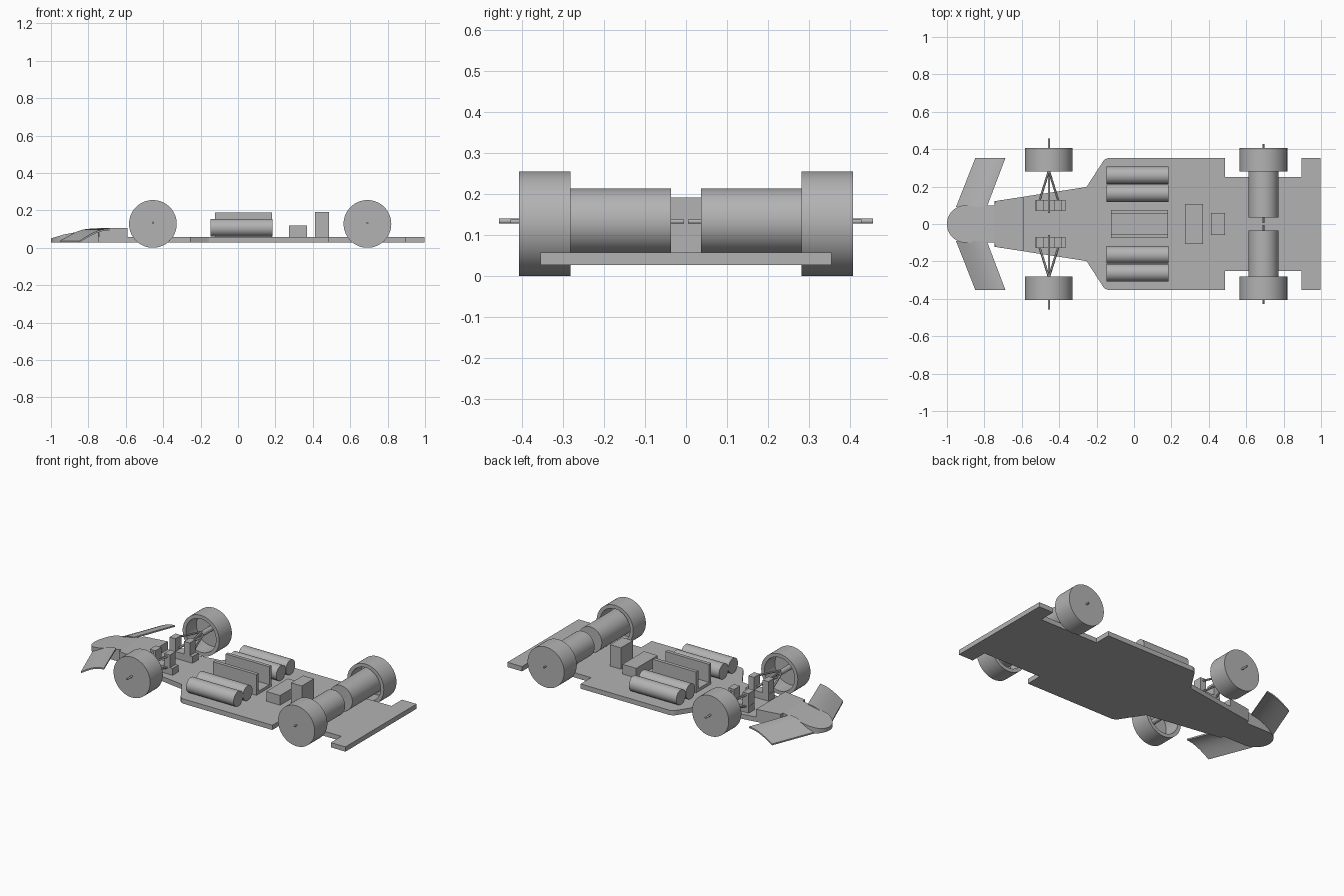
import bpy, bmesh, math
from mathutils import Vector

cube = bpy.data.objects.get("Cube")
if cube:
    bpy.data.objects.remove(cube)

grey = bpy.data.materials.new("plain grey")
grey.use_nodes = True
GREY = (0.45, 0.45, 0.45, 1)
grey.diffuse_color = GREY
grey.node_tree.nodes["Principled BSDF"].inputs["Base Color"].default_value = GREY

BASE, DECK = 0.027, 0.057      # underside and top of the floor plate
FRONT_X, REAR_X = -0.455, 0.692
AXLE_Z = 0.134


def finish(name, bm, smooth=False):
    bmesh.ops.recalc_face_normals(bm, faces=bm.faces)
    me = bpy.data.meshes.new(name)
    bm.to_mesh(me)
    bm.free()
    me.materials.append(grey)
    ob = bpy.data.objects.new(name, me)
    bpy.context.collection.objects.link(ob)
    if smooth:
        bpy.ops.object.select_all(action='DESELECT')
        ob.select_set(True)
        bpy.context.view_layer.objects.active = ob
        bpy.ops.object.shade_smooth_by_angle(angle=math.radians(30))
    return ob


def box(name, x, y, z):
    bm = bmesh.new()
    bmesh.ops.create_cube(bm, size=1)
    for v in bm.verts:
        v.co = [a[0] + (c + 0.5) * (a[1] - a[0]) for a, c in zip((x, y, z), v.co)]
    return finish(name, bm)


def rod(name, a, b, r, sides=48):
    a, b = Vector(a), Vector(b)
    bm = bmesh.new()
    bmesh.ops.create_cone(bm, cap_ends=True, segments=sides, radius1=r, radius2=r,
                          depth=(b - a).length)
    bm.transform((b - a).to_track_quat('Z', 'Y').to_matrix().to_4x4())
    bmesh.ops.translate(bm, verts=bm.verts, vec=(a + b) / 2)
    return finish(name, bm, True)


def loft(name, rings, smooth=False):
    """Skin a list of equal-length closed rings and cap both ends."""
    bm = bmesh.new()
    vs = [[bm.verts.new(p) for p in ring] for ring in rings]
    n = len(vs[0])
    for a, b in zip(vs, vs[1:]):
        for i in range(n):
            j = (i + 1) % n
            bm.faces.new((a[i], a[j], b[j], b[i]))
    bm.faces.new(vs[0])
    bm.faces.new(vs[-1])
    return finish(name, bm, smooth)


def wheel(name, x, s):
    """Cup-shaped wheel, closed on the outside."""
    profile = [(0, 0.407), (0.1275, 0.407), (0.1275, 0.281),
               (0.105, 0.281), (0.105, 0.385), (0, 0.385)]
    bm = bmesh.new()
    pts = [bm.verts.new((x + r, s * y, 0.1275)) for r, y in profile]
    edges = [bm.edges.new(e) for e in zip(pts, pts[1:])]
    bmesh.ops.spin(bm, geom=pts + edges, cent=(x, 0, 0.1275), axis=(0, 1, 0),
                   angle=math.tau, steps=64)
    bmesh.ops.remove_doubles(bm, verts=bm.verts, dist=1e-4)
    return finish(name, bm, True)


# Floor plate: one half outline, mirrored
half = [(-0.745, 0.122), (-0.254, 0.198), (-0.165, 0.335), (-0.155, 0.346),
        (-0.135, 0.354), (0.487, 0.354), (0.487, 0.25), (0.895, 0.25),
        (0.895, 0.354), (0.997, 0.354)]
outline = half + [(x, -y) for x, y in reversed(half)]
loft("floor_plate", [[(x, y, z) for x, y in outline] for z in (BASE, DECK)])

# Nose: round in plan, sloping up to a flat top
stations = []
for i in range(13):
    a = math.pi / 2 * i / 12
    x = -0.9 - 0.1 * math.cos(a)
    stations.append((x, max(0.1 * math.sin(a), 0.003)))
stations += [(-0.84, 0.1), (-0.77, 0.1), (-0.745, 0.1), (-0.744, 0.122), (-0.59, 0.146)]


def nose_top(x):
    if x < -0.93:
        return 0.05 + (x + 1) * 0.3
    return min(0.071 + (x + 0.93) * 0.19, 0.106)


loft("nose", [[(x, -w, BASE), (x, w, BASE), (x, w, nose_top(x)), (x, -w, nose_top(x))]
              for x, w in stations], True)

for s, side in ((1, "left"), (-1, "right")):
    # Front wing: thin arched plate, swept back
    rings = []
    for y, lead, trail in ((0.09, -0.952, -0.787), (0.354, -0.848, -0.687)):
        top = []
        for i in range(9):
            t = i / 8
            top.append((lead + t * (trail - lead), s * y,
                        0.036 + 0.066 * math.sin(t * math.pi / 2)))
        rings.append(top + [(x, yy, z - 0.009) for x, yy, z in reversed(top)])
    loft(side + "_front_wing", rings, True)

    # Wheels
    wheel(side + "_front_wheel", FRONT_X, s)
    wheel(side + "_rear_wheel", REAR_X, s)

    # Rear drive motor and its shaft
    rod(side + "_motor", (REAR_X, s * 0.036, 0.133), (REAR_X, s * 0.385, 0.133), 0.08, 64)
    rod(side + "_motor_shaft", (REAR_X, s * 0.005, 0.133), (REAR_X, s * 0.427, 0.133), 0.005, 16)

    # Front stub axle and suspension arms
    rod(side + "_front_axle", (FRONT_X, s * 0.06, AXLE_Z), (FRONT_X, s * 0.456, AXLE_Z), 0.006, 16)
    rod(side + "_front_hub", (FRONT_X, s * 0.28, AXLE_Z), (FRONT_X, s * 0.39, AXLE_Z), 0.016, 24)
    for z, level in ((0.095, "lower"), (0.165, "upper")):
        for dx, end in ((-0.05, "fore"), (0.05, "aft")):
            rod(f"{side}_{level}_{end}_arm", (FRONT_X + dx, s * 0.125, z),
                (FRONT_X, s * 0.285, (z + AXLE_Z) / 2), 0.006, 12)

    # Suspension mount: low block carrying two posts
    y = sorted((s * 0.07, s * 0.128))
    box(side + "_mount_block", (-0.527, -0.366), y, (DECK, 0.1))
    for x, end in ((-0.505, "fore"), (-0.405, "aft")):
        box(f"{side}_{end}_mount_post", (x - 0.02, x + 0.02), y, (0.1, 0.18))

    # Battery cells
    for y, place in ((0.26, "outer"), (0.165, "inner")):
        rod(f"{side}_{place}_cell", (-0.147, s * y, 0.107), (0.184, s * y, 0.107), 0.047)

    # Side wall of the central tray
    box(side + "_tray_wall", (-0.123, 0.181), sorted((s * 0.053, s * 0.075)), (DECK, 0.188))

# Central tray floor and electronics boxes
box("tray_floor", (-0.123, 0.181), (-0.053, 0.053), (DECK, 0.075))
box("low_box", (0.272, 0.368), (-0.107, 0.107), (DECK, 0.118))
box("tall_box", (0.412, 0.487), (-0.06, 0.06), (DECK, 0.192))
